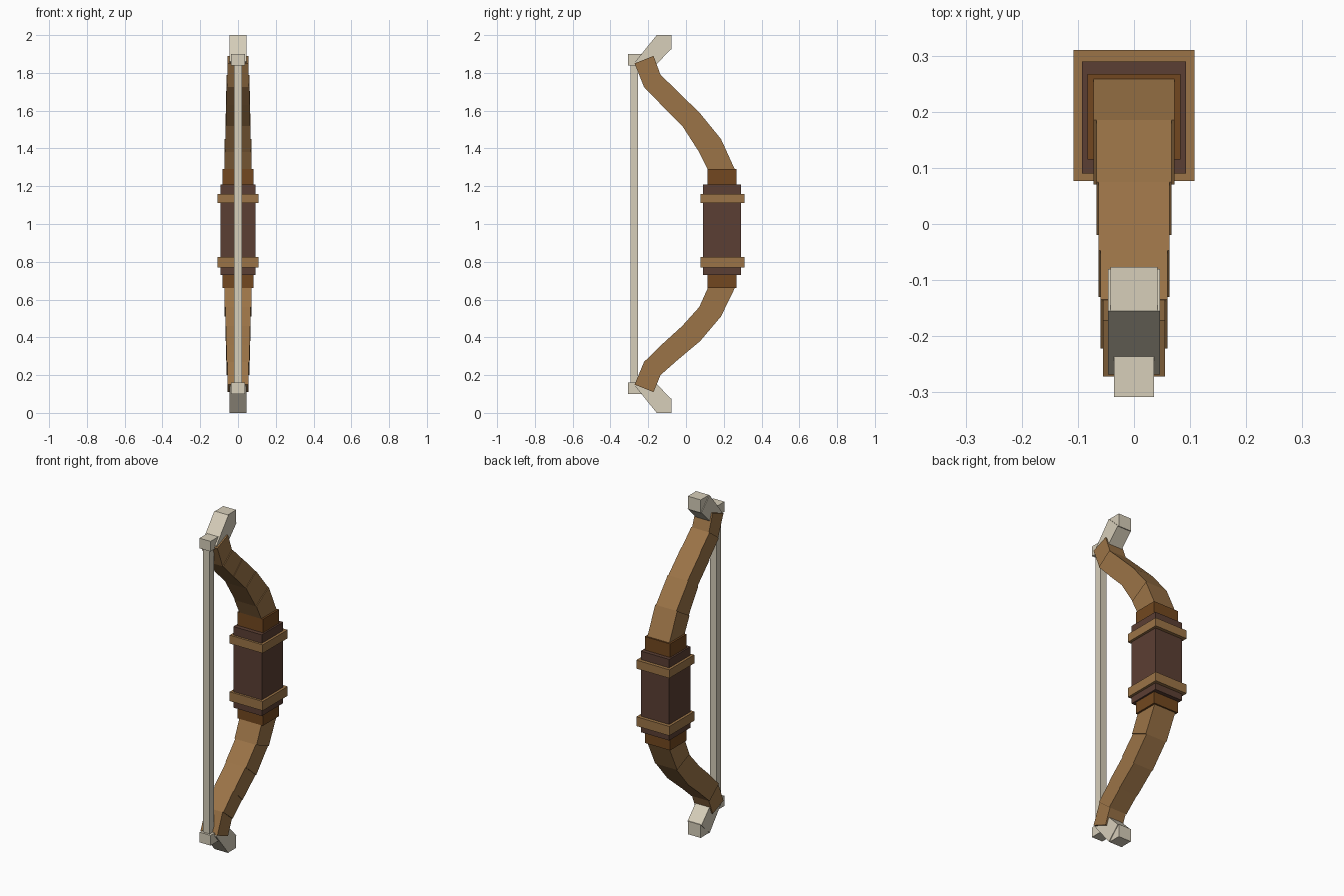
import bpy
import bmesh

cube = bpy.data.objects.get("Cube")
if cube:
    bpy.data.objects.remove(cube, do_unlink=True)


def material(name, rgb):
    m = bpy.data.materials.new(name)
    m.use_nodes = True
    m.diffuse_color = (*rgb, 1)
    m.node_tree.nodes["Principled BSDF"].inputs["Base Color"].default_value = (*rgb, 1)
    return m


wood = material("light wood", (0.33, 0.174, 0.063))
core = material("riser wood", (0.17, 0.064, 0.014))
leather = material("dark leather", (0.105, 0.049, 0.033))
bone = material("pale bone", (0.68, 0.62, 0.49))


def prism(name, profile, half_width, mat):
    """Side profile of (y, z) points extruded across x, centred."""
    bm = bmesh.new()
    face = bm.faces.new([bm.verts.new((-half_width, y, z)) for y, z in profile])
    moved = bmesh.ops.extrude_face_region(bm, geom=[face])["geom"]
    verts = [v for v in moved if isinstance(v, bmesh.types.BMVert)]
    bmesh.ops.translate(bm, verts=verts, vec=(2 * half_width, 0, 0))
    bmesh.ops.recalc_face_normals(bm, faces=bm.faces)
    mesh = bpy.data.meshes.new(name)
    bm.to_mesh(mesh)
    bm.free()
    mesh.materials.append(mat)
    obj = bpy.data.objects.new(name, mesh)
    bpy.context.collection.objects.link(obj)
    return obj


def box(name, y0, y1, z0, z1, half_width, mat):
    return prism(name, [(y0, z0), (y1, z0), (y1, z1), (y0, z1)], half_width, mat)


# Handle: wooden core, leather wrap and two raised bands
box("riser_core", 0.115, 0.267, 0.66, 1.29, 0.083, core)
box("grip_wrap", 0.09, 0.29, 0.73, 1.21, 0.093, leather)
box("upper_band", 0.077, 0.31, 1.11, 1.16, 0.108, wood)
box("lower_band", 0.077, 0.31, 0.77, 0.825, 0.108, wood)

# Limbs: jointed segments that narrow towards the tips
back_y = [0.258, 0.185, 0.075, -0.047, -0.135, -0.172]
belly_y = [0.115, 0.07, -0.02, -0.13, -0.222, -0.272]
widths = [0.072, 0.067, 0.063, 0.06, 0.055]
limbs = {
    "upper": ([1.29, 1.45, 1.585, 1.705, 1.79, 1.89],
              [1.29, 1.38, 1.52, 1.63, 1.725, 1.85]),
    "lower": ([0.66, 0.51, 0.38, 0.278, 0.20, 0.11],
              [0.66, 0.56, 0.46, 0.36, 0.27, 0.15]),
}
for side, (back_z, belly_z) in limbs.items():
    back = list(zip(back_y, back_z))
    belly = list(zip(belly_y, belly_z))
    for i, w in enumerate(widths):
        prism(f"{side}_limb_{i + 1}",
              [back[i], back[i + 1], belly[i + 1], belly[i]], w, wood)

# Bone tips and string nocks, mirrored top to bottom
tip_arm = [(-0.08, 1.925), (-0.155, 2.0), (-0.268, 1.86), (-0.2, 1.80)]
for side, flip in (("upper", False), ("lower", True)):
    def level(z):
        return 2 - z if flip else z
    prism(f"{side}_tip_arm", [(y, level(z)) for y, z in tip_arm], 0.046, bone)
    box(f"{side}_tip_block", -0.155, -0.077, level(1.923), level(2.0), 0.042, bone)
    box(f"{side}_string_nock", -0.308, -0.235, level(1.84), level(1.90), 0.036, bone)

# String
box("bow_string", -0.295, -0.255, 0.13, 1.87, 0.021, bone)
